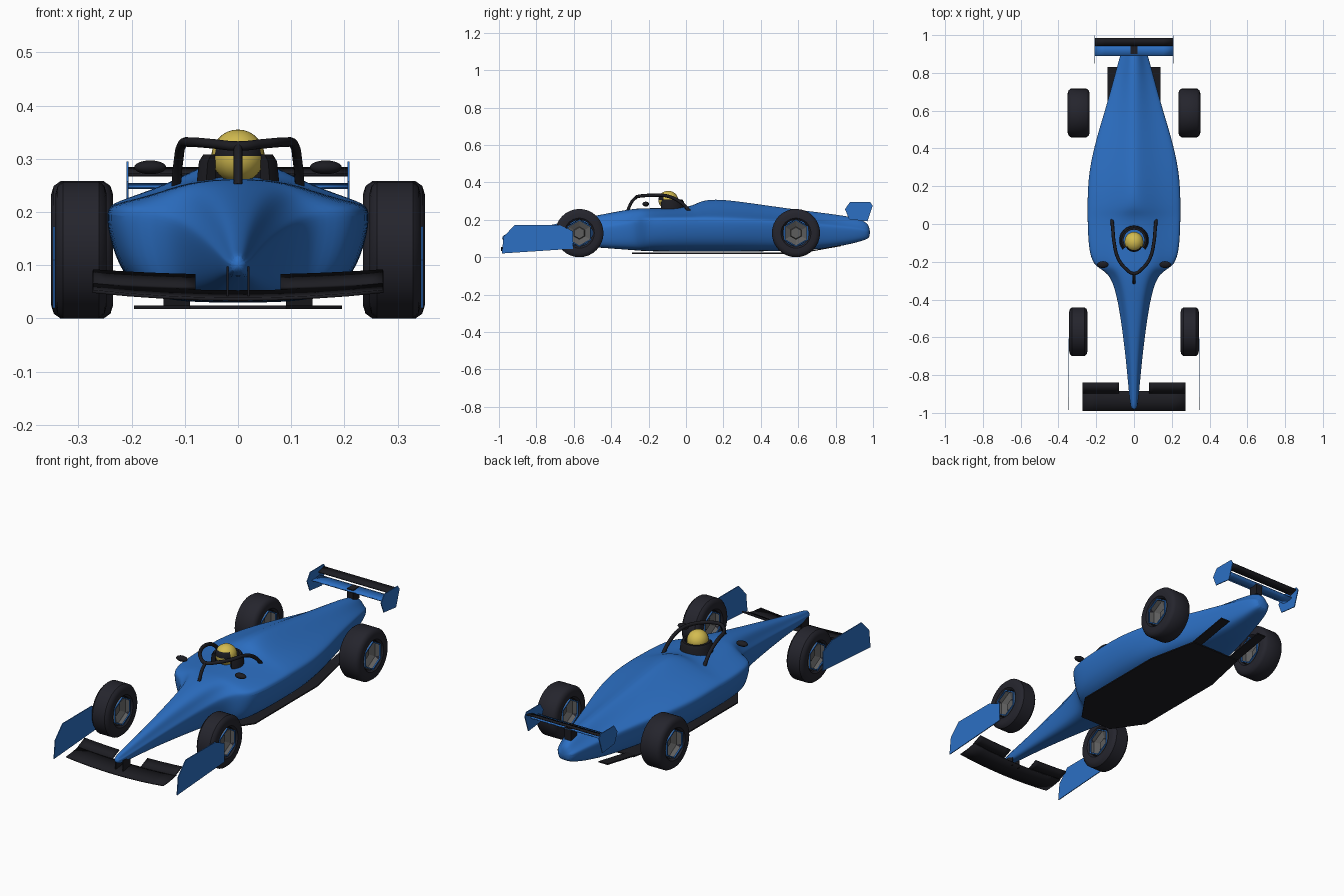
import bpy, bmesh, math
from mathutils import Vector

cube = bpy.data.objects.get("Cube")
if cube:
    bpy.data.objects.remove(cube, do_unlink=True)


def material(name, rgb):
    m = bpy.data.materials.new(name)
    m.use_nodes = True
    m.diffuse_color = (*rgb, 1)
    m.node_tree.nodes["Principled BSDF"].inputs["Base Color"].default_value = (*rgb, 1)
    return m


BLUE = material("blue paint", (0.025, 0.16, 0.55))
RUBBER = material("dark rubber", (0.018, 0.018, 0.026))
CARBON = material("black carbon", (0.012, 0.012, 0.016))
YELLOW = material("helmet yellow", (0.65, 0.5, 0.08))
GREY = material("rim grey", (0.11, 0.11, 0.11))


def finish(name, bm, mat, smooth=None):
    bmesh.ops.recalc_face_normals(bm, faces=bm.faces)
    me = bpy.data.meshes.new(name)
    bm.to_mesh(me)
    bm.free()
    ob = bpy.data.objects.new(name, me)
    bpy.context.collection.objects.link(ob)
    me.materials.append(mat)
    if smooth:
        select(ob)
        bpy.ops.object.shade_smooth_by_angle(angle=math.radians(smooth))
    return ob


def select(ob):
    bpy.ops.object.select_all(action="DESELECT")
    ob.select_set(True)
    bpy.context.view_layer.objects.active = ob


def loft(bm, rings, closed=True, caps=True):
    """Skin a list of point rings with quads."""
    vs = [[bm.verts.new(p) for p in r] for r in rings]
    n = len(vs[0])
    for a, b in zip(vs, vs[1:]):
        for i in range(n if closed else n - 1):
            j = (i + 1) % n
            bm.faces.new((a[i], a[j], b[j], b[i]))
    if caps:
        bm.faces.new(vs[0])
        bm.faces.new(vs[-1])


def plate(name, outline, place, mat):
    """Extrude a 2D outline between place(p, 0) and place(p, 1)."""
    bm = bmesh.new()
    loft(bm, [[place(p, t) for p in outline] for t in (0, 1)])
    return finish(name, bm, mat)


def box(name, centre, size, mat):
    bm = bmesh.new()
    bmesh.ops.create_cube(bm, size=1)
    bmesh.ops.scale(bm, vec=size, verts=bm.verts)
    bmesh.ops.translate(bm, vec=centre, verts=bm.verts)
    return finish(name, bm, mat)


def wing(name, x0, x1, rows, mat, bow=0.0, thick=0.006):
    """Thin aerofoil: chord points (y, z) swept over the span, bowed upward."""
    bm = bmesh.new()
    xs = [x0 + (x1 - x0) * i / 8 for i in range(9)]
    loft(bm, [[(x, y, z + bow * x * x) for y, z in rows] for x in xs], False, False)
    ob = finish(name, bm, mat, 30)
    mod = ob.modifiers.new("thickness", "SOLIDIFY")
    mod.thickness, mod.offset = thick, 0


def tube(name, points, radius, mat):
    cu = bpy.data.curves.new(name, "CURVE")
    cu.dimensions = "3D"
    cu.bevel_depth, cu.bevel_resolution = radius, 2
    cu.resolution_u, cu.use_fill_caps = 6, True
    sp = cu.splines.new("BEZIER")
    sp.bezier_points.add(len(points) - 1)
    for bp, p in zip(sp.bezier_points, points):
        bp.co = p
        bp.handle_left_type = bp.handle_right_type = "AUTO"
    cu.materials.append(mat)
    ob = bpy.data.objects.new(name, cu)
    bpy.context.collection.objects.link(ob)
    select(ob)
    bpy.ops.object.convert(target="MESH")
    bpy.ops.object.shade_smooth_by_angle(angle=math.radians(50))


# Body: y, half width, bottom, shoulder height, ridge half width, top
stations = [
    (-0.985, 0.015, 0.086, 0.104, 0.008, 0.120),
    (-0.93, 0.024, 0.078, 0.108, 0.012, 0.130),
    (-0.75, 0.040, 0.072, 0.125, 0.020, 0.168),
    (-0.58, 0.060, 0.060, 0.145, 0.032, 0.205),
    (-0.42, 0.084, 0.048, 0.165, 0.048, 0.237),
    (-0.31, 0.112, 0.040, 0.185, 0.065, 0.258),
    (-0.25, 0.150, 0.035, 0.200, 0.085, 0.263),
    (-0.22, 0.222, 0.033, 0.208, 0.095, 0.264),
    (-0.12, 0.246, 0.030, 0.212, 0.095, 0.264),
    (0.03, 0.250, 0.030, 0.212, 0.080, 0.270),
    (0.07, 0.250, 0.030, 0.212, 0.055, 0.302),
    (0.15, 0.250, 0.030, 0.211, 0.040, 0.316),
    (0.28, 0.243, 0.030, 0.206, 0.038, 0.302),
    (0.45, 0.204, 0.032, 0.197, 0.034, 0.277),
    (0.60, 0.156, 0.036, 0.185, 0.031, 0.256),
    (0.75, 0.114, 0.046, 0.172, 0.028, 0.237),
    (0.88, 0.078, 0.070, 0.158, 0.026, 0.219),
    (0.95, 0.056, 0.090, 0.148, 0.020, 0.200),
    (0.985, 0.036, 0.104, 0.136, 0.014, 0.165),
]


def section(y, w, zb, zs, wt, zt):
    h, rise = zs - zb, zt - zs
    half = [(0.55 * w, zb), (0.83 * w, zb + 0.18 * h), (0.96 * w, zb + 0.6 * h),
            (w, zs - 0.04 * h), (0.93 * w, zs + 0.08 * rise),
            (0.5 * (0.93 * w + wt), zs + 0.38 * rise), (wt, zt - 0.12 * rise)]
    return ([(0, y, zb)] + [(x, y, z) for x, z in half] + [(0, y, zt)]
            + [(-x, y, z) for x, z in reversed(half)])


bm = bmesh.new()
loft(bm, [section(*s) for s in stations])
body = finish("body", bm, BLUE, 60)
body.modifiers.new("smooth", "SUBSURF").levels = 2
body.modifiers["smooth"].render_levels = 2

# Floor and diffuser arms
half = [(0.09, -0.29), (0.195, -0.14), (0.195, 0.36), (0.14, 0.62)]
plate("floor", half + [(-x, y) for x, y in reversed(half)],
      lambda p, t: (p[0], p[1], 0.018 + 0.006 * t), CARBON)
for s in (-1, 1):
    plate("diffuser_arm", [(0.09, 0.6), (0.14, 0.6), (0.14, 0.83), (0.09, 0.83)],
          lambda p, t: (s * p[0], p[1], 0.018 + 0.18 * (p[1] - 0.6) + 0.006 * t), CARBON)


# Wheels: revolved tyre, six-sided recessed rim and hub
def revolve(name, profile, sides, centre, mat, closed, smooth=None):
    bm = bmesh.new()
    rings = []
    for i in range(sides + 1):
        a = 2 * math.pi * i / sides
        rings.append([Vector(centre) + Vector((x, r * math.sin(a), r * math.cos(a)))
                      for x, r in profile])
    loft(bm, rings, closed, False)
    bmesh.ops.remove_doubles(bm, verts=bm.verts, dist=1e-5)
    return finish(name, bm, mat, smooth)


for s in (-1, 1):
    for end, y, x, hw in (("front", -0.57, 0.295, 0.048), ("rear", 0.588, 0.293, 0.058)):
        c, R = (s * x, y, 0.129), 0.129
        side = [(hw * 0.8, 0.07), (hw, 0.08), (hw, 0.105), (hw * 0.92, 0.12), (hw * 0.7, R)]
        revolve(end + "_tyre", side + [(-a, r) for a, r in reversed(side)], 32, c,
                RUBBER, True, 40)
        rim = [(hw * 0.25, 0), (hw * 0.25, 0.03), (hw * 0.1, 0.034),
               (hw * 0.4, 0.07), (hw * 0.9, 0.076)]
        revolve(end + "_rim", rim + [(-a, r) for a, r in reversed(rim)], 6, c, GREY, False)
        for d in (-1, 1):
            e = d * hw
            ring = [(e * 0.85, 0.066), (e * 0.97, 0.066), (e * 0.97, 0.073), (e * 0.85, 0.073)]
            revolve(end + "_rim_ring", ring, 6, c, BLUE, True)

# Front wing
wing("front_wing", -0.273, 0.273, [(-0.99, 0.036), (-0.94, 0.040), (-0.885, 0.050)],
     CARBON, 0.2)
for s in (-1, 1):
    wing("front_flap", s * 0.08, s * 0.273, [(-0.895, 0.056), (-0.84, 0.080)], CARBON, 0.13)
    box("front_wing_pylon", (s * 0.02, -0.925, 0.07), (0.004, 0.06, 0.055), CARBON)
    plate("front_endplate",
          [(-0.985, 0.02), (-0.975, 0.11), (-0.915, 0.173), (-0.68, 0.173),
           (-0.605, 0.14), (-0.605, 0.045)],
          lambda p, t: (s * (0.344 + 0.004 * t), *p), BLUE)

# Rear wing
wing("rear_wing", -0.206, 0.206, [(0.89, 0.248), (0.92, 0.246), (0.95, 0.252)], BLUE)
wing("rear_flap", -0.206, 0.206, [(0.942, 0.27), (0.985, 0.282)], CARBON)
box("rear_wing_pylon", (0, 0.925, 0.225), (0.035, 0.05, 0.06), CARBON)
for s in (-1, 1):
    plate("rear_endplate",
          [(0.85, 0.257), (0.877, 0.295), (0.985, 0.295), (0.998, 0.275),
           (0.97, 0.192), (0.872, 0.203)],
          lambda p, t: (s * (0.206 + 0.004 * t), *p), BLUE)


# Helmet with visor faces, mirrors
def ball(name, centre, size, mat):
    bm = bmesh.new()
    bmesh.ops.create_uvsphere(bm, u_segments=24, v_segments=16, radius=1)
    bmesh.ops.scale(bm, vec=size, verts=bm.verts)
    bmesh.ops.translate(bm, vec=centre, verts=bm.verts)
    return finish(name, bm, mat, 60)


helmet = ball("helmet", (0, -0.095, 0.305), (0.05, 0.053, 0.05), YELLOW)
helmet.data.materials.append(CARBON)
for f in helmet.data.polygons:
    if f.center.y < -0.115 and 0.305 < f.center.z < 0.329:
        f.material_index = 1
for s in (-1, 1):
    ball("mirror", (s * 0.165, -0.215, 0.284), (0.03, 0.018, 0.013), CARBON)

# Horseshoe headrest around the helmet
bm = bmesh.new()
rings = []
for i in range(17):
    a = math.radians(-40 + 260 * i / 16)
    rings.append([(r * math.cos(a), -0.085 + r * math.sin(a), z)
                  for r, z in ((0.08, 0.24), (0.074, 0.295), (0.066, 0.308),
                               (0.055, 0.308), (0.055, 0.24))])
loft(bm, rings)
finish("headrest", bm, CARBON, 40)

# Halo hoop and centre post
arm = [(0.117, 0.025, 0.24), (0.112, -0.03, 0.295), (0.105, -0.1, 0.327),
       (0.085, -0.18, 0.331), (0.045, -0.235, 0.328)]
tube("halo_hoop", arm + [(0, -0.262, 0.324)] + [(-x, y, z) for x, y, z in reversed(arm)],
     0.009, CARBON)
tube("halo_post", [(0, -0.262, 0.324), (0, -0.287, 0.3), (0, -0.312, 0.25)], 0.008, CARBON)
